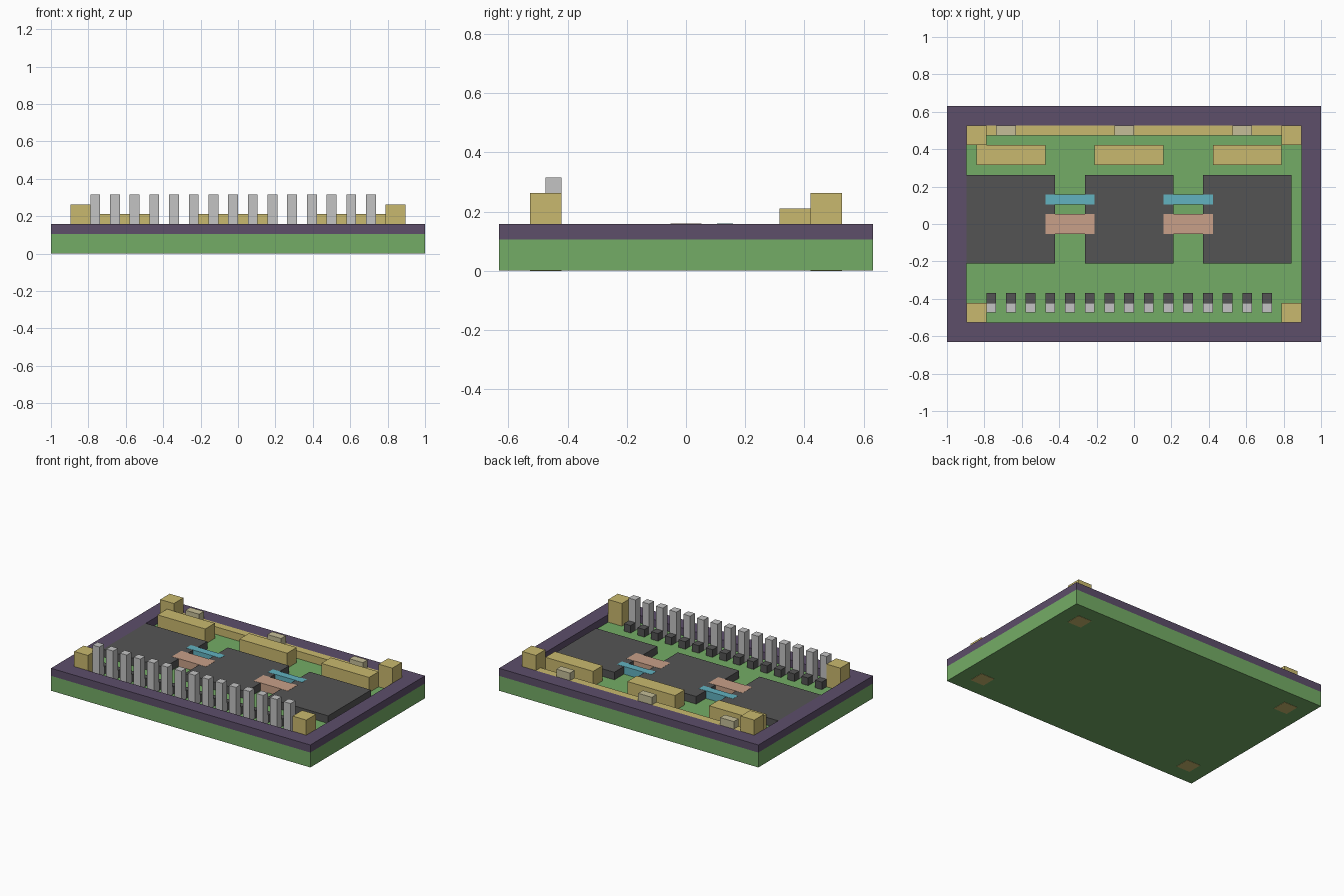
import bpy, bmesh

if "Cube" in bpy.data.objects:
    bpy.data.objects.remove(bpy.data.objects["Cube"])

U = 2 / 38  # grid unit: the board is 38 x 24 units


def srgb(c):
    c /= 255
    return c / 12.92 if c <= 0.04045 else ((c + 0.055) / 1.055) ** 2.4


def material(name, r, g, b):
    m = bpy.data.materials.new(name)
    m.diffuse_color = (srgb(r), srgb(g), srgb(b), 1)
    m.use_nodes = True
    m.node_tree.nodes["Principled BSDF"].inputs["Base Color"].default_value = m.diffuse_color
    return m


green = material("green", 116, 172, 102)
purple = material("purple", 93, 78, 106)
gold = material("gold", 201, 185, 110)
dark = material("dark_grey", 84, 84, 84)
grey = material("light_grey", 196, 196, 196)
tan = material("grey_tan", 197, 190, 152)
blue = material("blue", 98, 178, 192)
pink = material("pink", 200, 160, 136)


def finish(name, bm, mat):
    mesh = bpy.data.meshes.new(name)
    bmesh.ops.recalc_face_normals(bm, faces=bm.faces)
    bm.to_mesh(mesh)
    bm.free()
    mesh.materials.append(mat)
    obj = bpy.data.objects.new(name, mesh)
    bpy.context.collection.objects.link(obj)
    return obj


def box(name, mat, x, y, z, w, d, h):
    """Box from its minimum corner and size, in grid units."""
    bm = bmesh.new()
    bmesh.ops.create_cube(bm, size=1)
    for v in bm.verts:
        v.co = ((x + (v.co.x + 0.5) * w) * U,
                (y + (v.co.y + 0.5) * d) * U,
                (z + (v.co.z + 0.5) * h) * U)
    return finish(name, bm, mat)


# Base board, raised a hair so the post ends show underneath
box("base_board", green, -19, -12, 0.03, 38, 24, 1.97)

# Raised border: square ring swept around the board
bm = bmesh.new()
rings = []
for hx, hy, z in ((19, 12, 2), (19, 12, 3), (17, 10, 3), (17, 10, 2)):
    rings.append([bm.verts.new((sx * hx * U, sy * hy * U, z * U))
                  for sx, sy in ((-1, -1), (1, -1), (1, 1), (-1, 1))])
for k in range(4):
    a, b = rings[k], rings[(k + 1) % 4]
    for i in range(4):
        j = (i + 1) % 4
        bm.faces.new((a[i], a[j], b[j], b[i]))
finish("border", bm, purple)

# Corner posts passing through the board
for x in (-17, 15):
    for y in (-10, 8):
        box("corner_post", gold, x, y, 0, 2, 2, 5)

# Square pads, joined by narrow and wide bridges
for x in (-17, -5, 7):
    box("square_pad", dark, x, -4, 2, 9, 9, 1)
for x in (-9, 3):
    box("narrow_bridge", blue, x, 2, 2, 5, 1, 1.02)
    box("wide_bridge", pink, x, -1, 2, 5, 2, 1.02)

# Back rail with knobs, and the long bars in front of it
box("back_rail", gold, -15, 9, 2, 30, 1, 1)
for x in (-14, -2, 10):
    box("rail_knob", tan, x, 9, 3, 2, 1, 1)
for x in (-16, -4, 8):
    box("long_bar", gold, x, 6, 2, 7, 2, 2)

# Row of front pins, each with a small foot behind
for i in range(15):
    box("front_pin", grey, -15 + 2 * i, -9, 2, 1, 1, 4)
    box("pin_foot", dark, -15 + 2 * i, -8, 2, 1, 1, 1)
